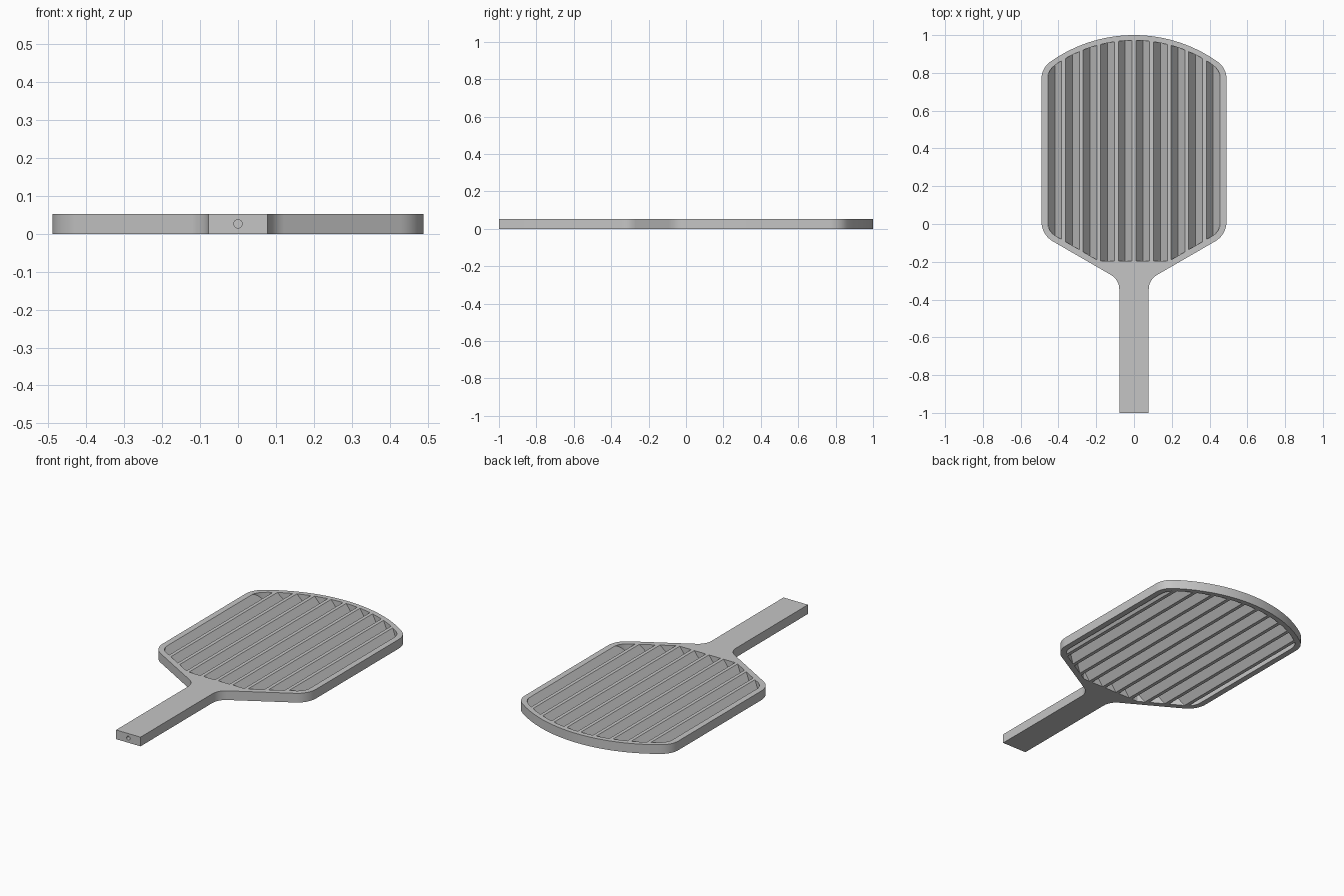
import bpy, bmesh, math
from mathutils import Vector

if "Cube" in bpy.data.objects:
    bpy.data.objects.remove(bpy.data.objects["Cube"])

H = 0.053        # thickness
PITCH = 0.0932   # spacing of the ridges
FLAT = 0.01      # half width of a ridge's flat edge

grey = bpy.data.materials.new("light_grey")
grey.use_nodes = True
grey.diffuse_color = (0.56, 0.56, 0.56, 1)
grey.node_tree.nodes["Principled BSDF"].inputs["Base Color"].default_value = grey.diffuse_color


def add_object(name, bm):
    bmesh.ops.recalc_face_normals(bm, faces=bm.faces[:])
    mesh = bpy.data.meshes.new(name)
    bm.to_mesh(mesh)
    bm.free()
    mesh.materials.append(grey)
    obj = bpy.data.objects.new(name, mesh)
    bpy.context.collection.objects.link(obj)
    return obj


def fillet(corners, steps=8):
    """Round the (x, y, radius) corners of an open half outline."""
    out = []
    for i, (x, y, r) in enumerate(corners):
        p = Vector((x, y))
        if not r:
            out.append(p)
            continue
        a = (Vector(corners[i - 1][:2]) - p).normalized()
        b = (Vector(corners[i + 1][:2]) - p).normalized()
        half = a.angle(b) / 2
        centre = p + (a + b).normalized() * r / math.sin(half)
        start = p + a * r / math.tan(half) - centre
        end = p + b * r / math.tan(half) - centre
        for k in range(steps + 1):
            spoke = start.lerp(end, k / steps).normalized()
            out.append(centre + spoke * r)
    return out


def crown(top, radius, x_end, steps=14):
    """Points of the shallow arc at the far end, from the middle outwards."""
    xs = [x_end * i / steps for i in range(steps + 1)]
    return [(x, top - radius + math.sqrt(radius ** 2 - x * x), 0) for x in xs]


def mirrored(half):
    """Close a right half outline with its mirror image."""
    left = [Vector((-p.x, p.y)) for p in reversed(half) if p.x > 1e-5]
    return half + left


# Outlines of the paddle and of its opening
outer = fillet(crown(1, 0.766, 0.43) + [
    (0.49, 0.826, 0.11), (0.49, -0.057, 0.12), (0.078, -0.295, 0.087), (0.078, -1, 0)])
inner = fillet(crown(0.972, 0.736, 0.405) + [
    (0.457, 0.81, 0.085), (0.457, -0.039, 0.085), (0.187, -0.195, 0), (0, -0.195, 0)])

# Frame and handle in one piece
bm = bmesh.new()
for outline in (mirrored(outer), mirrored(inner)):
    ring = [bm.verts.new((p.x, p.y, 0)) for p in outline]
    for i, v in enumerate(ring):
        bm.edges.new((ring[i - 1], v))
bmesh.ops.triangle_fill(bm, edges=bm.edges[:], use_beauty=True, normal=(0, 0, 1))
region = bmesh.ops.extrude_face_region(bm, geom=bm.faces[:])
raised = [g for g in region["geom"] if isinstance(g, bmesh.types.BMVert)]
bmesh.ops.translate(bm, vec=(0, 0, H), verts=raised)
frame = add_object("frame_and_handle", bm)

# Round hole in the handle end
bpy.ops.mesh.primitive_cylinder_add(vertices=24, radius=0.011, depth=0.3,
                                    location=(0, -1, H / 2), rotation=(math.pi / 2, 0, 0))
cutter = bpy.context.object
cutter.name = "hole_cutter"
cutter.hide_render = True
cutter.data.materials.append(grey)
cut = frame.modifiers.new("hole", "BOOLEAN")
cut.object = cutter
cut.solver = "EXACT"
bpy.context.view_layer.objects.active = frame
bpy.ops.object.modifier_apply(modifier=cut.name)
bpy.data.objects.remove(cutter)


# Ridged sheet filling the opening
def ridge_height(x):
    u = abs((x + PITCH / 2) % PITCH - PITCH / 2)
    t = max(0, (u - FLAT) / (PITCH / 2 - FLAT))
    return H - (H - 0.003) * t


def crossings(x):
    """Near and far limits of the opening at x."""
    x = min(abs(x), 0.4569)
    ys = []
    for a, b in zip(inner, inner[1:]):
        low, high = sorted((a.x, b.x))
        if low <= x <= high and high - low > 1e-6:
            ys.append(a.y + (b.y - a.y) * (x - a.x) / (b.x - a.x))
    return min(ys) - 0.003, max(ys) + 0.003


half_pitch = PITCH / 2
xs = {-0.459, 0.459}
for k in range(-10, 11):
    for d in (-FLAT, 0, FLAT, half_pitch * 0.4, half_pitch * 0.6):
        x = k * half_pitch + d
        if abs(x) < 0.457:
            xs.add(round(x, 5))

bm = bmesh.new()
columns = []
for x in sorted(xs):
    near, far = crossings(x)
    top, bottom = ridge_height(x), H - ridge_height(x + half_pitch)
    columns.append([bm.verts.new((x, y, z)) for y, z in
                    ((near, bottom), (near, top), (far, top), (far, bottom))])
for a, b in zip(columns, columns[1:]):
    for i in range(4):
        j = (i + 1) % 4
        bm.faces.new((a[i], a[j], b[j], b[i]))
bm.faces.new(columns[0])
bm.faces.new(reversed(columns[-1]))
sheet = add_object("ridged_sheet", bm)

# Smooth the rounded corners, keep hard edges
for obj in (frame, sheet):
    bpy.ops.object.select_all(action="DESELECT")
    obj.select_set(True)
    bpy.context.view_layer.objects.active = obj
    bpy.ops.object.shade_smooth_by_angle(angle=math.radians(25))
